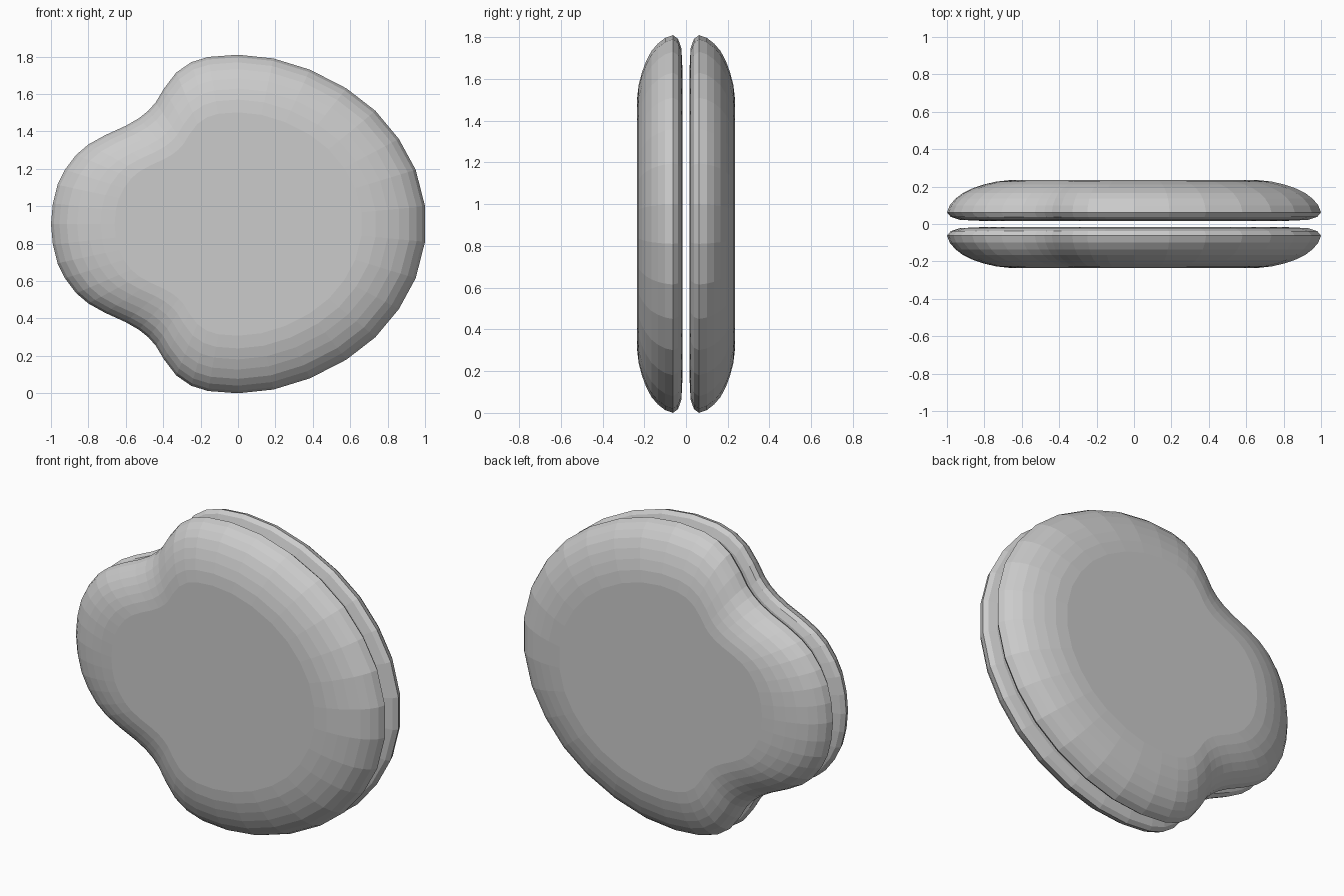
import bpy, bmesh

CZ = 0.905

# Upper half of the outline (x, height above centre line), right to left
half = [(1.0, 0.095), (0.95, 0.29), (0.86, 0.455), (0.735, 0.605), (0.58, 0.725),
        (0.385, 0.825), (0.19, 0.885), (0.0, 0.905), (-0.16, 0.893), (-0.25, 0.865),
        (-0.33, 0.81), (-0.395, 0.725), (-0.44, 0.65), (-0.48, 0.605), (-0.53, 0.565),
        (-0.60, 0.525), (-0.71, 0.475), (-0.80, 0.425), (-0.865, 0.37), (-0.925, 0.29),
        (-0.965, 0.21), (-0.99, 0.11), (-1.0, 0.0)]
outline = half + [(x, -z) for x, z in reversed(half[:-1])]

# Cross-section: (scale of outline, distance from middle plane)
rings = [(0.80, 0.016), (0.93, 0.022), (0.98, 0.038), (1.0, 0.062), (0.985, 0.10),
         (0.955, 0.135), (0.915, 0.166), (0.86, 0.192), (0.80, 0.212), (0.735, 0.227), (0.66, 0.235)]


def make_shell(name, side):
    bm = bmesh.new()
    loops = [[bm.verts.new((x * s, side * y, CZ + z * s)) for x, z in outline]
             for s, y in rings]
    n = len(outline)
    for a, b in zip(loops, loops[1:]):
        for i in range(n):
            j = (i + 1) % n
            bm.faces.new((a[i], a[j], b[j], b[i]))
    # Flat inner and outer faces
    bm.faces.new(loops[0])
    bm.faces.new(loops[-1])
    bmesh.ops.recalc_face_normals(bm, faces=bm.faces[:])
    mesh = bpy.data.meshes.new(name)
    bm.to_mesh(mesh)
    bm.free()
    obj = bpy.data.objects.new(name, mesh)
    bpy.context.collection.objects.link(obj)


# Two facing shells with a narrow gap
make_shell("front_shell", -1)
make_shell("back_shell", 1)
